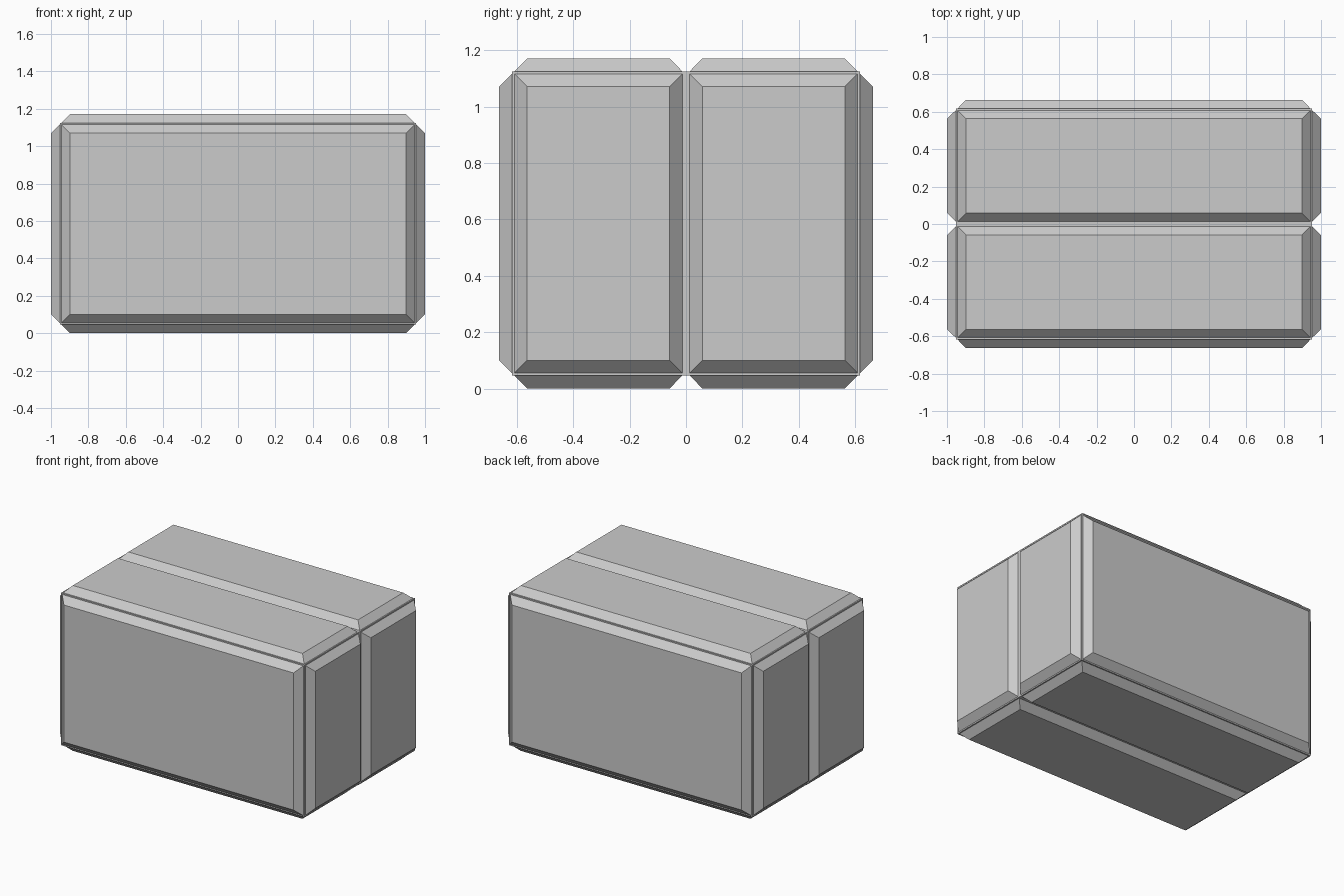
import bpy, bmesh
from mathutils import Matrix, Vector

if "Cube" in bpy.data.objects:
    bpy.data.objects.remove(bpy.data.objects["Cube"])

X, Y, Z0, Z1 = 0.953, 0.617, 0.047, 1.125   # core half sizes and heights
DEPTH, INSET, RIM = 0.046, 0.045, 0.009      # panel thickness, bevel, visible rim
ZC, HZ = (Z0 + Z1) / 2, (Z1 - Z0) / 2


def block(name, center, axes, half, inset=0.0):
    """Box with its local +Z face inset; axes are the local x, y, z directions."""
    bm = bmesh.new()
    bmesh.ops.create_cube(bm, size=2)
    for v in bm.verts:
        s = inset if v.co.z > 0 else 0
        v.co = Vector((v.co.x * (half[0] - s), v.co.y * (half[1] - s), v.co.z * half[2]))
    rot = Matrix([Vector(a) for a in axes]).transposed().to_4x4()
    bm.transform(Matrix.Translation(center) @ rot)
    bmesh.ops.recalc_face_normals(bm, faces=bm.faces)
    mesh = bpy.data.meshes.new(name)
    bm.to_mesh(mesh)
    bm.free()
    obj = bpy.data.objects.new(name, mesh)
    bpy.context.collection.objects.link(obj)


# Core box
block("core_box", (0, 0, ZC), ((1, 0, 0), (0, 1, 0), (0, 0, 1)), (X, Y, HZ))

d = DEPTH / 2
half_y = (Y - RIM - 0.013) / 2               # half width of a split panel
mid_y = 0.013 + half_y
for s in (-1, 1):
    # Single wide panels on front and back
    block("front_panel" if s < 0 else "back_panel", (0, s * (Y + d), ZC),
          ((-s, 0, 0), (0, 0, 1), (0, s, 0)), (X - RIM, HZ - RIM, d), INSET)
    for t in (-1, 1):
        part = "front" if t < 0 else "back"
        # Paired panels on the two ends
        block(("left_" if s < 0 else "right_") + part + "_panel",
              (s * (X + d), t * mid_y, ZC),
              ((0, s, 0), (0, 0, 1), (s, 0, 0)), (half_y, HZ - RIM, d), INSET)
        # Paired panels on top and bottom
        block(("bottom_" if s < 0 else "top_") + part + "_panel",
              (0, t * mid_y, ZC + s * (HZ + d)),
              ((1, 0, 0), (0, s, 0), (0, 0, s)), (X - RIM, half_y, d), INSET)
